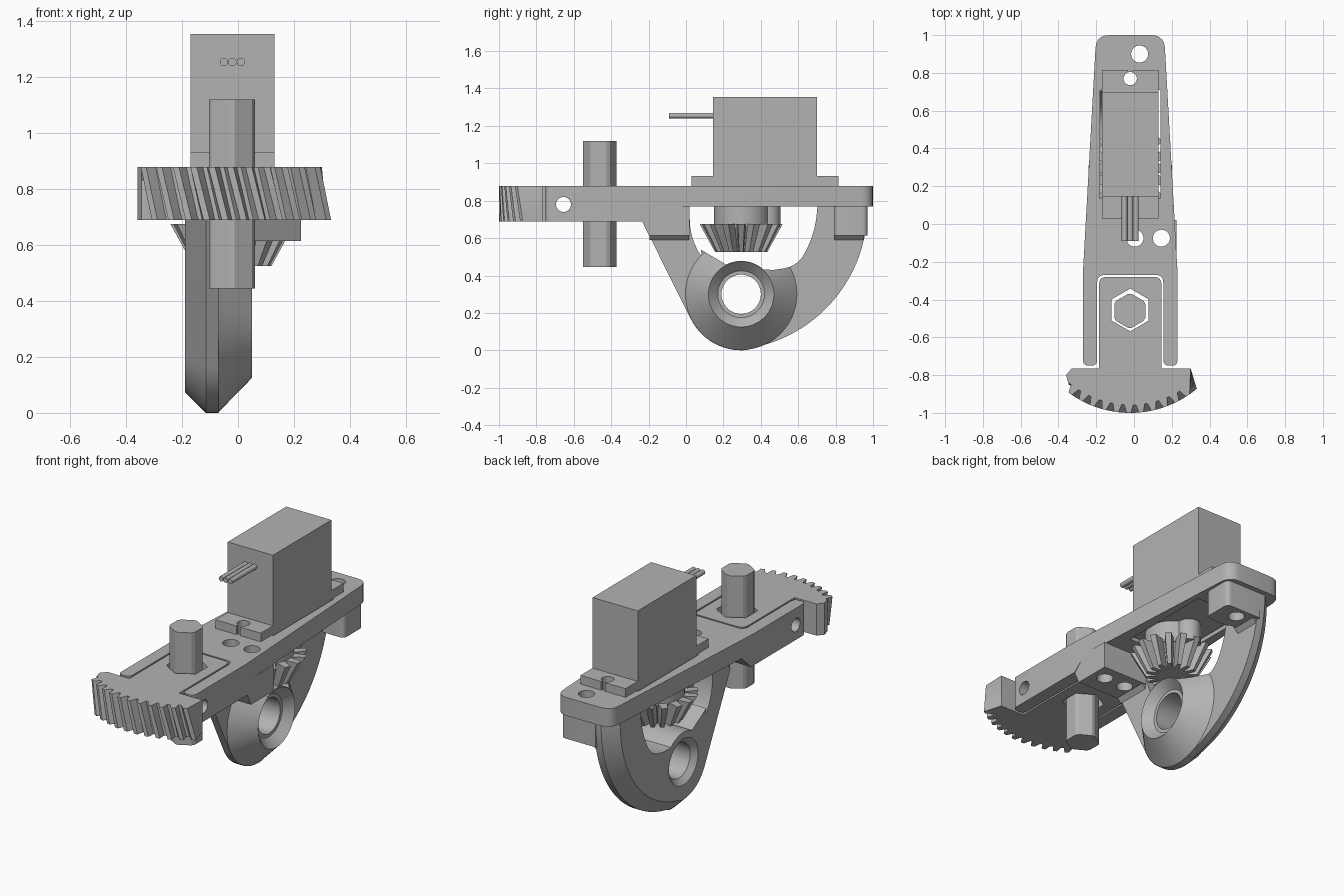
import bpy, bmesh
from math import sin, cos, pi, radians
from mathutils import Vector

if "Cube" in bpy.data.objects:
    bpy.data.objects.remove(bpy.data.objects["Cube"])

grey = bpy.data.materials.new("plain_grey")
grey.use_nodes = True
grey.diffuse_color = (0.45, 0.45, 0.45, 1)
grey.node_tree.nodes["Principled BSDF"].inputs["Base Color"].default_value = (0.45, 0.45, 0.45, 1)

CX = -0.02                      # centre line of the assembly
HUB = (0.295, 0.3)              # y, z of the bracket bore


def place(p, axis, t):
    a, b = p
    return {'x': (t, a, b), 'y': (a, t, b), 'z': (a, b, t)}[axis]


def loft(name, rings):
    """Solid skinned through matching rings, capped at both ends."""
    bm = bmesh.new()
    loops = [[bm.verts.new(p) for p in ring] for ring in rings]
    n = len(loops[0])
    for lo, hi in zip(loops, loops[1:]):
        for i in range(n):
            j = (i + 1) % n
            bm.faces.new((lo[i], lo[j], hi[j], hi[i]))
    bm.faces.new(loops[0][::-1])
    bm.faces.new(loops[-1])
    bmesh.ops.recalc_face_normals(bm, faces=bm.faces)
    mesh = bpy.data.meshes.new(name)
    bm.to_mesh(mesh)
    bm.free()
    mesh.materials.append(grey)
    ob = bpy.data.objects.new(name, mesh)
    bpy.context.collection.objects.link(ob)
    return ob


def prism(name, pts, axis, lo, hi):
    return loft(name, [[place(p, axis, t) for p in pts] for t in (lo, hi)])


def box(name, x0, x1, y0, y1, z0, z1):
    return prism(name, [(x0, y0), (x1, y0), (x1, y1), (x0, y1)], 'z', z0, z1)


def arc(c, r, a0, a1, n):
    return [(c[0] + r * cos(radians(a0 + (a1 - a0) * i / n)),
             c[1] + r * sin(radians(a0 + (a1 - a0) * i / n))) for i in range(n + 1)]


def turned(name, c, axis, steps, n=48):
    """Turned solid from (position, radius) steps along an axis."""
    return loft(name, [[place(p, axis, t) for p in arc(c, r, 0, 360, n)[:-1]] for t, r in steps])


def rounded(corners, n=5):
    """Polygon from (x, y, radius) corners."""
    out = []
    for i, (x, y, r) in enumerate(corners):
        p = Vector((x, y))
        if not r:
            out.append((x, y))
            continue
        a = p + (Vector(corners[i - 1][:2]) - p).normalized() * r
        c = p + (Vector(corners[(i + 1) % len(corners)][:2]) - p).normalized() * r
        for k in range(n + 1):
            t = k / n
            q = a * (1 - t) ** 2 + p * 2 * t * (1 - t) + c * t * t
            out.append((q.x, q.y))
    return out


def cut(targets, cutter):
    for ob in targets:
        mod = ob.modifiers.new("cut", 'BOOLEAN')
        mod.operation, mod.solver, mod.object = 'DIFFERENCE', 'EXACT', cutter
        bpy.context.view_layer.objects.active = ob
        bpy.ops.object.modifier_apply(modifier=mod.name)
    bpy.data.objects.remove(cutter)


# Tapered base plate with a fork at the front
plate = prism("base_plate", rounded([
    (-0.27, -0.75, 0.03), (-0.27, -0.25, 0), (-0.2, 1, 0.07), (0.16, 1, 0.07),
    (0.23, -0.25, 0), (0.23, -0.75, 0.03), (0.155, -0.75, 0.03), (0.155, -0.27, 0.04),
    (-0.195, -0.27, 0.04), (-0.195, -0.75, 0.03)]), 'z', 0.69, 0.88)
cut([plate], prism("cutter", [(-0.15, 0.77), (-0.24, 0.68), (-0.24, 0.6), (1.1, 0.6), (1.1, 0.77)],
                   'x', -0.5, 0.5))
cut([plate], box("cutter", -0.18, 0.14, 0.135, 0.71, 0.5, 1))

# Toothed sector with helical teeth
PIVOT = (CX, -0.45)


def sector_ring(z, twist):
    pts = rounded([(0.145, -0.765, 0), (0.145, -0.28, 0.04), (-0.185, -0.28, 0.04), (-0.185, -0.765, 0),
                   (-0.33, -0.765, 0), (-0.36, -0.8, 0), (-0.345, -0.85, 0)])
    pitch = 6.9
    for k in range(11):
        for frac, r in ((0.05, 0.508), (0.3, 0.508), (0.5, 0.55), (0.85, 0.55)):
            a = radians(-40 + twist + pitch * (k + frac))
            pts.append((PIVOT[0] + r * sin(a), PIVOT[1] - r * cos(a)))
    pts.append((0.3, -0.765))
    return [(x, y, z) for x, y in pts]


sector = loft("toothed_sector", [sector_ring(0.69 + 0.19 * i / 4, 5 - 5 * i / 4) for i in range(5)])
cut([sector], prism("cutter", arc((CX, -0.455), 0.113, 30, 330, 5), 'z', 0.5, 1))
cut([plate, sector], turned("cutter", (-0.655, 0.78), 'x', [(-0.5, 0.04), (0.5, 0.04)], 24))

# Hexagonal shaft with blunted corners
hexagon = [p for k in range(6) for p in arc((CX - 0.002, -0.46), 0.09, 60 * k - 23.6, 60 * k + 23.6, 1)]
prism("hex_shaft", hexagon, 'z', 0.445, 1.12)

# Motor body, mounting flange, output boss and leads
box("motor_body", -0.17, 0.13, 0.145, 0.7, 0.785, 1.355)
flange = box("motor_flange", -0.17, 0.13, 0.03, 0.815, 0.88, 0.932)
for y, edge in ((0.08, 0), (0.77, 0.85)):
    cut([flange], box("cutter", CX - 0.012, CX + 0.012, min(y, edge), max(y, edge), 0.87, 1))
for name, y, r in (("output_boss", 0.3, 0.15), ("idler_boss", 0.44, 0.065)):
    turned(name, (CX, y), 'z', [(0.66, r), (0.8, r)])
for i, x in enumerate((-0.03, 0, 0.03)):
    turned("motor_lead_%d" % (i + 1), (CX + x, 1.255), 'y', [(-0.09, 0.015), (0.16, 0.015)], 16)

# Bevel gear under the motor


def gear_ring(z, root, tip, n=16):
    pts = []
    for k in range(n):
        for frac, r in ((-0.42, root), (-0.2, tip), (0.2, tip), (0.42, root)):
            a = 2 * pi * (k + frac) / n
            pts.append((CX + r * cos(a), 0.295 + r * sin(a), z))
    return pts


gear = loft("bevel_gear", [gear_ring(0.525, 0.085, 0.14), gear_ring(0.675, 0.15, 0.222)])

# Curved bracket arm, chamfered along its outer edge


def arm_outline(d):
    return ([(-0.15 + d, 0.775), (-0.235 + 1.12 * d, 0.69)]
            + arc(HUB, 0.3 - d, 206.7, 276, 14)
            + arc((0.21, 0.76), 0.76 - d, -79, 0, 26) + [(0.97 - d, 0.775)])


arm = loft("bracket_arm", [[(x, y, z) for y, z in arm_outline(d)]
                           for x, d in ((-0.19, 0.075), (-0.115, 0), (-0.07, 0))])
hub = turned("bracket_hub", HUB, 'x', [(-0.09, 0.298), (-0.07, 0.298), (0.05, 0.175)], 64)

# Opening between the arms that clears the gear
opening = rounded([(0.02, 0.85, 0), (0.02, 0.62, 0.08), (0.09, 0.48, 0.06)])
opening += arc(HUB, 0.178, 117, 48, 14)
opening += rounded([(0.47, 0.43, 0), (0.6, 0.45, 0.08), (0.69, 0.63, 0.1), (0.71, 0.85, 0)])
cut([arm, hub], prism("cutter", opening, 'x', -0.3, 0.3))

# Bore with a funnel at each end
cut([arm, hub], turned("cutter", HUB, 'x', [(-0.21, 0.16), (-0.16, 0.105), (0, 0.105),
                                            (0.0005, 0.125), (0.06, 0.185)], 64))

# Mounting feet that bolt the bracket to the plate
front_foot = prism("front_foot", [(-0.15, 0.772), (-0.235, 0.69), (-0.198, 0.615),
                                  (0.02, 0.615), (0.02, 0.772)], 'x', -0.08, 0.225)
rear_foot = prism("rear_foot", rounded([(-0.08, 0.79, 0), (0.15, 0.79, 0.03), (0.15, 0.97, 0.03),
                                        (-0.08, 0.97, 0)]), 'z', 0.615, 0.772)
for name, y0, y1 in (("front_foot_fillet", -0.195, 0.015), ("rear_foot_fillet", 0.795, 0.95)):
    prism(name, [(-0.08, 0.59), (-0.07, 0.59), (-0.045, 0.616), (-0.08, 0.616)], 'y', y0, y1)

# Vertical screw holes
for x, y, r, parts in ((0.03, 0.9, 0.045, [plate, rear_foot]),
                       (0.005, -0.075, 0.045, [plate, front_foot]),
                       (0.145, -0.075, 0.045, [plate, front_foot]),
                       (CX, 0.08, 0.035, [plate, flange]),
                       (CX, 0.77, 0.035, [plate, flange, rear_foot])):
    cut(parts, turned("cutter", (x, y), 'z', [(0.5, r), (1, r)], 32))

# Smooth the round surfaces, keep the edges sharp
bpy.ops.object.select_all(action='DESELECT')
for ob in bpy.context.collection.objects:
    if ob.type == 'MESH' and ob.data.materials and ob.data.materials[0] == grey:
        ob.select_set(True)
        bpy.context.view_layer.objects.active = ob
bpy.ops.object.shade_smooth_by_angle(angle=radians(25))
